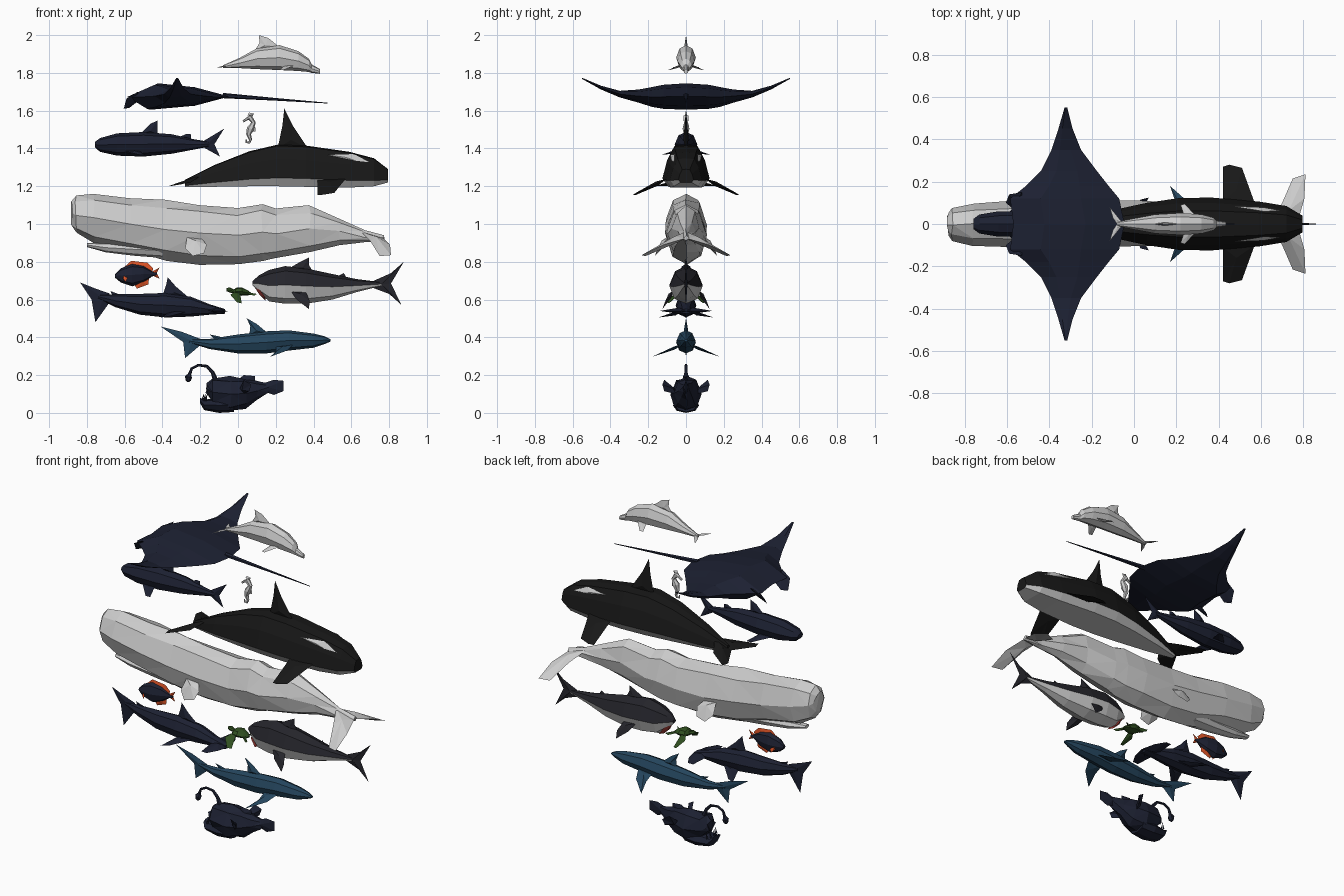
import bpy, bmesh, math, random
from mathutils import Vector

random.seed(4)


def mat(name, rgb):
    m = bpy.data.materials.new(name)
    m.diffuse_color = (*rgb, 1)
    return m


NAVY = mat("navy", (0.012, 0.015, 0.032))
BLACK = mat("black", (0.009, 0.009, 0.009))
SLATE = mat("slate", (0.018, 0.018, 0.024))
BLUE = mat("blue", (0.018, 0.06, 0.11))
GREEN = mat("green", (0.03, 0.08, 0.015))
ORANGE = mat("orange", (0.75, 0.09, 0.02))
RED = mat("red", (0.4, 0.05, 0.04))
PALE = mat("pale", (0.8, 0.8, 0.8))

# Half cross-sections from top to bottom: (width fraction, height fraction)
ROUND = [(0, 1), (.65, .87), (1, .5), (.7, .14), (0, 0)]
FLAT_BELLY = [(0, 1), (.5, .97), (.8, .65), (1, .2), (.75, 0)]


def finish(name, bm, mats):
    bmesh.ops.recalc_face_normals(bm, faces=bm.faces)
    me = bpy.data.meshes.new(name)
    bm.to_mesh(me)
    bm.free()
    for m in mats:
        if m:
            me.materials.append(m)
    ob = bpy.data.objects.new(name, me)
    bpy.context.collection.objects.link(ob)
    return ob


def skin(name, rings, mats, tags=None, jitter=0):
    """Closed surface through a list of equal rings."""
    bm = bmesh.new()
    vs = [[bm.verts.new(p) for p in r] for r in rings]
    n = len(rings[0])
    for a, b in zip(vs, vs[1:]):
        for i in range(n):
            j = (i + 1) % n
            f = bm.faces.new((a[i], a[j], b[j], b[i]))
            f.material_index = tags[i] if tags else 0
    bm.faces.new(vs[0])
    bm.faces.new(vs[-1])
    if jitter:
        for v in bm.verts:
            v.co += Vector([random.uniform(-jitter, jitter) for _ in "xyz"])
            v.co.z = max(v.co.z, 0)
        bmesh.ops.triangulate(bm, faces=bm.faces[:])
    return finish(name, bm, mats)


def body(name, stations, m=None, profile=ROUND, belly=None, jitter=0):
    """Stations along x: (x, bottom, top, half width)."""
    ring = profile + [(-u, v) for u, v in reversed(profile) if u]
    tags = None
    if belly:
        tags = [int((ring[i][1] + ring[(i + 1) % len(ring)][1]) / 2 < belly) for i in range(len(ring))]
    rings = [[(x, u * w, b + v * (t - b)) for u, v in ring] for x, b, t, w in stations]
    return skin(name, rings, [m, PALE] if belly else [m], tags, jitter)


def fin(name, pts, m=None, t=.012):
    """Thin lens; first and last points are the root. 3D outlines are mirrored in y."""
    sides = [1, -1] if len(pts[0]) == 3 else [1]
    bm = bmesh.new()
    for s in sides:
        ps = [Vector((p[0], s * p[1], p[2])) if len(p) == 3 else Vector((p[0], 0, p[1])) for p in pts]
        k = len(ps)
        c = sum(ps, Vector()) / k * .5 + (ps[0] + ps[-1]) * .25
        nrm = sum(((ps[i] - c).cross(ps[(i + 1) % k] - c) for i in range(k)), Vector()).normalized()
        vs = [bm.verts.new(p) for p in ps]
        for d in (t, -t):
            a = bm.verts.new(c + nrm * d)
            for i in range(k):
                bm.faces.new((vs[i], vs[(i + 1) % k], a))
    return finish(name, bm, [m])


def tube(name, pts, m=None, sides=6):
    """Tube in the y = 0 plane through (x, z, radius)."""
    rings = []
    for i, (x, z, r) in enumerate(pts):
        a, b = pts[max(i - 1, 0)], pts[min(i + 1, len(pts) - 1)]
        d = Vector((b[0] - a[0], 0, b[1] - a[1])).normalized()
        n = d.cross(Vector((0, 1, 0)))
        ang = [2 * math.pi * k / sides for k in range(sides)]
        rings.append([Vector((x, 0, z)) + n * r * math.cos(q) + Vector((0, r * math.sin(q), 0)) for q in ang])
    return skin(name, rings, [m])


# Dolphin
body("dolphin_body", [(-.08, 1.825, 1.84, .01), (.01, 1.825, 1.88, .028), (.1, 1.82, 1.93, .045), (.22, 1.815, 1.947, .052),
     (.32, 1.81, 1.915, .045), (.375, 1.805, 1.875, .03), (.39, 1.8, 1.845, .016), (.435, 1.795, 1.82, .01)])
fin("dolphin_dorsal_fin", [(.09, 1.92), (.115, 1.96), (.11, 2.0), (.16, 1.985), (.215, 1.94)], t=.008)
fin("dolphin_flukes", [(-.05, 0, 1.838), (-.09, .05, 1.832), (-.115, .08, 1.828), (-.1, .03, 1.832), (-.08, 0, 1.834)], t=.004)
fin("dolphin_flippers", [(.3, .03, 1.84), (.24, .095, 1.815), (.22, .09, 1.815), (.24, .03, 1.835)], t=.006)

# Manta ray: sections across y (y, front, back, bottom, top)
half = [(0, -.57, -.045, 1.605, 1.745), (.12, -.585, -.07, 1.61, 1.737), (.18, -.51, -.12, 1.62, 1.725),
        (.25, -.44, -.175, 1.642, 1.712), (.35, -.39, -.25, 1.67, 1.705), (.45, -.357, -.29, 1.712, 1.732),
        (.55, -.328, -.315, 1.768, 1.774)]
rings = []
for y, f, k, b, t in [(-h[0], *h[1:]) for h in reversed(half[1:])] + half:
    c, e, mid = k - f, (t - b) * .15, (b + t) / 2
    rings.append([(f, y, mid), (f + .28 * c, y, t), (f + .65 * c, y, t - e), (k, y, mid), (f + .65 * c, y, b + e), (f + .2 * c, y, b)])
skin("manta_wings", rings, [NAVY])
fin("manta_head_lobes", [(-.53, .15, 1.70), (-.59, .14, 1.665), (-.605, .1, 1.61), (-.575, .075, 1.615), (-.53, .08, 1.65)], NAVY, .014)
tube("manta_tail", [(-.08, 1.68, .014), (.2, 1.66, .007), (.475, 1.64, .002)], NAVY)

# Upper dark shark, facing -x
body("upper_shark_body", [(-.757, 1.405, 1.435, .025), (-.73, 1.382, 1.455, .045), (-.64, 1.362, 1.48, .06), (-.5, 1.357, 1.487, .06),
     (-.35, 1.372, 1.475, .045), (-.24, 1.393, 1.45, .022), (-.15, 1.41, 1.435, .01)], NAVY)
fin("upper_shark_dorsal_fin", [(-.52, 1.475), (-.465, 1.53), (-.425, 1.548), (-.425, 1.475)], NAVY)
fin("upper_shark_rear_fin", [(-.31, 1.46), (-.275, 1.477), (-.25, 1.475), (-.25, 1.45)], NAVY, .006)
fin("upper_shark_tail", [(-.19, 1.435), (-.073, 1.505), (-.125, 1.422), (-.095, 1.357), (-.19, 1.41)], NAVY, .008)
fin("upper_shark_flippers", [(-.6, .045, 1.385), (-.52, .13, 1.366), (-.49, .13, 1.366), (-.52, .045, 1.385)], NAVY, .008)

# Seahorse
tube("seahorse_body", [(.027, 1.543, .006), (.045, 1.555, .007), (.062, 1.566, .016), (.082, 1.537, .012), (.066, 1.505, .02),
     (.056, 1.475, .013), (.066, 1.447, .008), (.06, 1.431, .006), (.044, 1.432, .005), (.043, 1.447, .004)])
fin("seahorse_crest", [(.05, 1.575), (.058, 1.59), (.085, 1.585), (.078, 1.57)], t=.006)
fin("seahorse_back_fin", [(.08, 1.52), (.094, 1.51), (.092, 1.49), (.072, 1.49)], t=.004)

# Orca, facing +x
body("orca_body", [(-.28, 1.195, 1.235, .015), (-.125, 1.197, 1.312, .06), (.06, 1.2, 1.385, .1), (.21, 1.2, 1.42, .122),
     (.36, 1.197, 1.415, .125), (.59, 1.193, 1.382, .106), (.72, 1.2, 1.348, .085), (.795, 1.22, 1.29, .04)],
     BLACK, FLAT_BELLY, belly=.15)
fin("orca_dorsal_fin", [(.21, 1.40), (.235, 1.52), (.245, 1.612), (.29, 1.52), (.37, 1.40)], BLACK, .014)
fin("orca_flukes", [(-.19, 0, 1.26), (-.25, .1, 1.22), (-.36, .17, 1.2), (-.37, .13, 1.2), (-.3, 0, 1.21)], BLACK, .008)
fin("orca_flippers", [(.42, .11, 1.235), (.42, .27, 1.152), (.45, .28, 1.155), (.51, .265, 1.165), (.57, .1, 1.24)], BLACK)
fin("orca_eye_patches", [(.467, .083, 1.366), (.615, .059, 1.37), (.695, .063, 1.327), (.62, .077, 1.335)], PALE, .006)

# Great toothed whale, facing -x
body("whale_body", [(-.88, 1.0, 1.12, .05), (-.86, .95, 1.15, .08), (-.76, .9, 1.162, .1), (-.57, .86, 1.142, .105),
     (-.38, .81, 1.125, .11), (-.2, .788, 1.105, .11), (0, .79, 1.088, .11), (.125, .8, 1.11, .1), (.2, .815, 1.088, .095),
     (.38, .855, 1.095, .075), (.535, .89, 1.03, .048), (.67, .905, .965, .025), (.77, .91, .935, .012)], jitter=.006)
body("whale_jaw", [(-.8, .878, .9, .02), (-.7, .85, .9, .032), (-.55, .832, .9, .045), (-.4, .82, .9, .06)])
fin("whale_flukes", [(.65, 0, .96), (.7, .1, .91), (.75, .215, .83), (.81, .235, .835), (.805, .12, .89), (.77, 0, .925)], t=.018)
fin("whale_flippers", [(-.27, .1, .93), (-.28, .14, .87), (-.24, .165, .83), (-.18, .16, .845), (-.165, .13, .89), (-.19, .1, .92)], t=.016)

# Reef fish, facing -x
body("reef_fish_body", [(-.65, .715, .735, .01), (-.62, .69, .765, .025), (-.56, .67, .79, .036), (-.5, .69, .78, .028),
     (-.455, .722, .75, .01), (-.43, .728, .742, .005)], NAVY)
fin("reef_fish_dorsal_fin", [(-.61, .765), (-.565, .805), (-.48, .795), (-.45, .765), (-.455, .735)], ORANGE, .008)
fin("reef_fish_belly_fin", [(-.55, .68), (-.535, .658), (-.475, .68), (-.47, .72)], ORANGE, .008)
fin("reef_fish_tail", [(-.46, .745), (-.415, .77), (-.43, .74), (-.415, .71), (-.46, .73)], ORANGE, .006)
fin("reef_fish_flippers", [(-.605, .031, .725), (-.585, .046, .715), (-.595, .046, .695), (-.61, .031, .71)], ORANGE, .004)

# Hammerhead shark, facing +x
body("hammerhead_body", [(-.74, .605, .625, .01), (-.65, .56, .628, .025), (-.52, .52, .63, .045), (-.38, .505, .635, .055),
     (-.25, .51, .615, .05), (-.15, .52, .575, .035), (-.07, .525, .55, .03)], NAVY)
fin("hammerhead_head", [(-.055, 0, .538), (-.075, .08, .54), (-.11, .14, .54), (-.145, .14, .54), (-.16, 0, .545)], NAVY, .016)
fin("hammerhead_dorsal_fin", [(-.4, .62), (-.38, .68), (-.372, .718), (-.33, .67), (-.26, .61)], NAVY)
fin("hammerhead_rear_fin", [(-.62, .615), (-.675, .645), (-.66, .61), (-.56, .62)], NAVY, .006)
fin("hammerhead_tail", [(-.68, .632), (-.76, .66), (-.835, .69), (-.775, .6), (-.755, .48), (-.68, .585)], NAVY, .008)
fin("hammerhead_flippers", [(-.27, .03, .535), (-.37, .13, .51), (-.41, .145, .505), (-.37, .03, .53)], NAVY, .01)

# Turtle
body("turtle_shell", [(-.03, .632, .645, .012), (-.012, .622, .662, .038), (.02, .62, .665, .045), (.05, .622, .65, .03), (.07, .625, .635, .01)], GREEN)
body("turtle_head", [(-.062, .645, .66, .008), (-.045, .637, .665, .014), (-.02, .632, .652, .01)], GREEN)
fin("turtle_front_flippers", [(-.02, .03, .64), (-.04, .065, .625), (-.005, .1, .585), (.02, .09, .58), (.01, .035, .635)], GREEN, .006)
fin("turtle_rear_flippers", [(.045, .025, .632), (.085, .05, .62), (.1, .055, .63), (.06, .012, .637)], GREEN, .005)

# White-bellied shark, facing -x
body("large_shark_body", [(.077, .675, .697, .015), (.11, .64, .728, .04), (.165, .59, .757, .07), (.25, .578, .777, .088),
     (.36, .578, .765, .088), (.5, .6, .735, .065), (.63, .64, .708, .035), (.76, .672, .692, .01)], SLATE, belly=.4)
fin("large_shark_mouth", [(.09, 0, .662), (.118, .045, .65), (.145, .05, .61), (.145, 0, .595)], RED, .008)
fin("large_shark_dorsal_fin", [(.27, .765), (.33, .8), (.375, .822), (.375, .785), (.4, .74)], SLATE)
fin("large_shark_rear_fin", [(.52, .72), (.56, .74), (.575, .715), (.58, .7)], SLATE, .006)
fin("large_shark_tail", [(.72, .7), (.81, .74), (.878, .8), (.81, .685), (.865, .572), (.8, .63), (.72, .66)], SLATE, .008)
fin("large_shark_flippers", [(.28, .07, .645), (.31, .1, .6), (.375, .125, .55), (.38, .11, .59), (.36, .07, .64)], SLATE)

# Blue shark, facing +x
body("blue_shark_body", [(-.26, .372, .39, .008), (-.15, .338, .392, .022), (0, .315, .415, .042), (.15, .315, .432, .052),
     (.27, .33, .437, .05), (.4, .345, .42, .035), (.46, .365, .405, .02), (.49, .378, .39, .008)], BLUE)
fin("blue_shark_dorsal_fin", [(.06, .41), (.065, .46), (.045, .502), (.1, .47), (.16, .42)], BLUE)
fin("blue_shark_rear_fin", [(-.12, .385), (-.15, .415), (-.1, .405), (-.07, .395)], BLUE, .005)
fin("blue_shark_tail", [(-.2, .392), (-.3, .43), (-.41, .457), (-.29, .375), (-.28, .29), (-.2, .358)], BLUE, .007)
fin("blue_shark_flippers", [(.29, .035, .36), (.26, .1, .33), (.17, .18, .297), (.2, .09, .325), (.2, .035, .35)], BLUE, .008)

# Anglerfish, facing -x
body("angler_body", [(-.165, .1, .15, .045), (-.13, .04, .185, .07), (-.04, .008, .193, .08), (.04, .025, .185, .07),
     (.1, .065, .165, .042), (.16, .11, .16, .018)], NAVY, jitter=.007)
body("angler_jaw", [(-.2, .05, .08, .04), (-.18, .015, .07, .06), (-.1, 0, .08, .07), (-.02, .005, .08, .06)], NAVY)
fin("angler_tail", [(.13, .155), (.19, .175), (.24, .17), (.24, .115), (.19, .095), (.13, .115)], NAVY, .014)
fin("angler_back_fin", [(0, .175), (.03, .2), (.09, .195), (.09, .155)], NAVY, .01)
fin("angler_flippers", [(.01, .06, .13), (.03, .115, .175), (.07, .125, .15), (.06, .115, .115), (.03, .055, .1)], NAVY)
tube("angler_lure", [(-.12, .175, .014), (-.135, .215, .01), (-.165, .247, .008), (-.21, .253, .007), (-.245, .235, .007), (-.256, .205, .009),
     (-.262, .19, .019), (-.264, .172, .014), (-.266, .163, .004)], NAVY)
for i in range(5):
    y = (i - 2) * .022
    tooth = tube("angler_tooth", [(-.19 + abs(y) * .4, .065, .006), (-.18 + abs(y) * .4, .1, .001)], NAVY, 4)
    tooth.location.y = y
